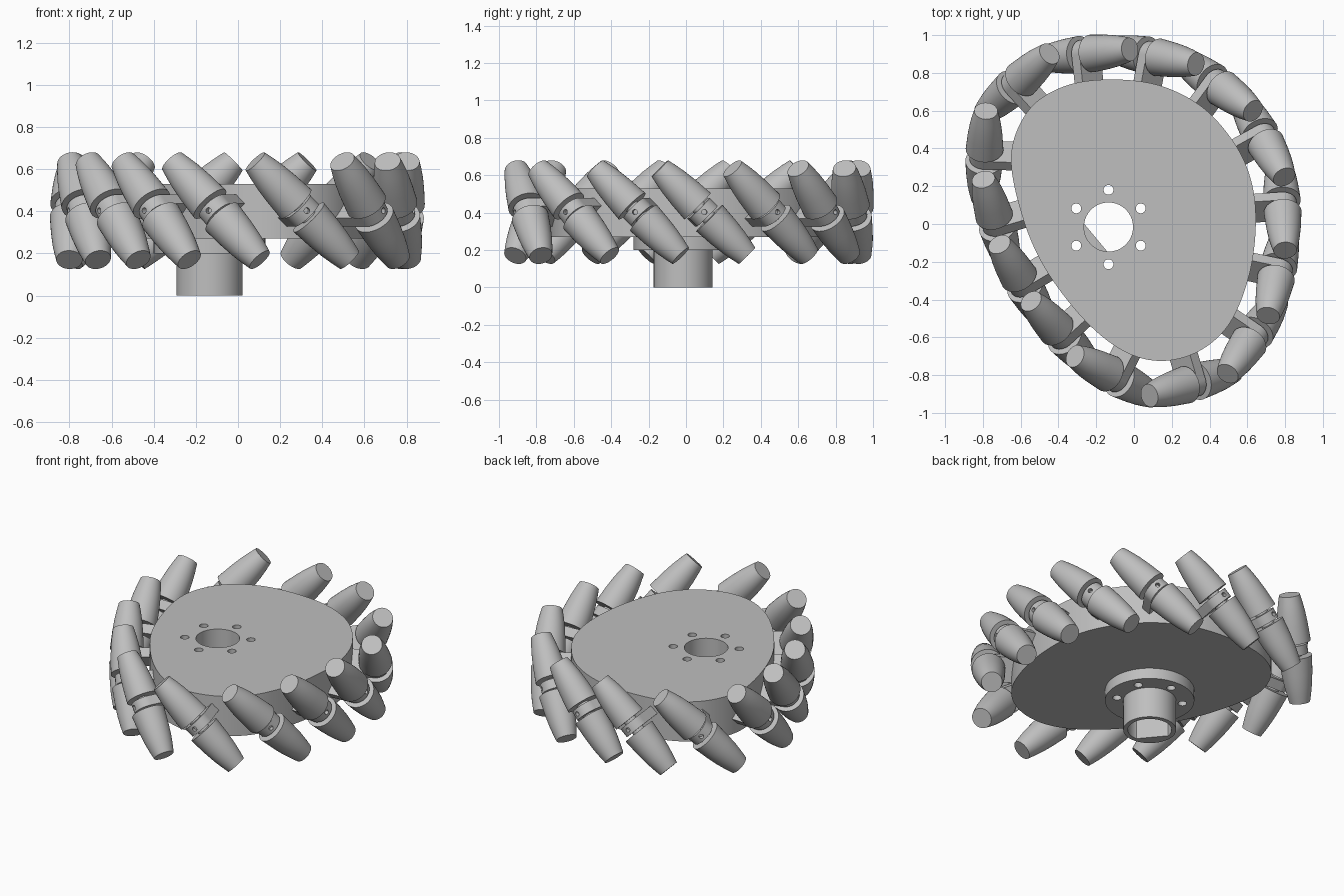
import bpy, bmesh
from math import sin, cos, pi, radians
from mathutils import Vector, Matrix

if "Cube" in bpy.data.objects:
    bpy.data.objects.remove(bpy.data.objects["Cube"])

metal = bpy.data.materials.new("light_grey_metal")
metal.use_nodes = True
GREY = (0.52, 0.52, 0.52, 1)
metal.diffuse_color = GREY
metal.node_tree.nodes["Principled BSDF"].inputs["Base Color"].default_value = GREY

HUB = Vector((-0.135, -0.016))
BORE = 0.13
ROLLERS = 14


def add_object(name, mesh, matrix=None):
    ob = bpy.data.objects.new(name, mesh)
    bpy.context.collection.objects.link(ob)
    if matrix:
        ob.matrix_world = matrix
    return ob


def finish(ob):
    """Give an object the metal colour and smooth shading with crisp edges."""
    ob.data.materials.clear()
    ob.data.materials.append(metal)
    bpy.ops.object.select_all(action='DESELECT')
    ob.select_set(True)
    bpy.context.view_layer.objects.active = ob
    bpy.ops.object.shade_smooth_by_angle(angle=radians(30))


def baked(ob):
    """Mesh of an object with its modifiers applied."""
    dg = bpy.context.evaluated_depsgraph_get()
    return bpy.data.meshes.new_from_object(ob.evaluated_get(dg))


def circle(center, r, n=64):
    return [center + r * Vector((cos(2 * pi * i / n), sin(2 * pi * i / n))) for i in range(n)]


def slab(name, loops, z0, z1):
    """Extruded flat outline; every loop after the first is a hole."""
    cu = bpy.data.curves.new(name, 'CURVE')
    cu.dimensions, cu.fill_mode = '2D', 'BOTH'
    cu.extrude = (z1 - z0) / 2
    for loop in loops:
        sp = cu.splines.new('POLY')
        sp.points.add(len(loop) - 1)
        for p, co in zip(sp.points, loop):
            p.co = (co.x, co.y, 0, 1)
        sp.use_cyclic_u = True
    temp = add_object("temp", cu)
    mesh = baked(temp)
    bpy.data.objects.remove(temp)
    bm = bmesh.new()
    bm.from_mesh(mesh)
    bmesh.ops.remove_doubles(bm, verts=bm.verts, dist=1e-5)
    bmesh.ops.recalc_face_normals(bm, faces=bm.faces)
    bmesh.ops.translate(bm, verts=bm.verts, vec=(0, 0, (z0 + z1) / 2))
    bm.to_mesh(mesh)
    bm.free()
    ob = add_object(name, mesh)
    finish(ob)
    return ob


# Egg-shaped outline, smoothed through a few points
KEYS = [Vector(p) for p in (
    (-.65, .37), (-.6, .07), (-.48, -.22), (-.27, -.5), (-.06, -.67), (.145, -.725),
    (.35, -.67), (.51, -.52), (.61, -.27), (.645, 0), (.62, .23), (.53, .43),
    (.36, .62), (.13, .735), (-.14, .765), (-.38, .725), (-.56, .6))]


def smooth_loop(keys, steps=10):
    out, n = [], len(keys)
    for i in range(n):
        a, b, c, d = (keys[(i + k) % n] for k in (-1, 0, 1, 2))
        for s in range(steps):
            t = s / steps
            out.append(b + (c - a) * t / 2 + (a - b * 2.5 + c * 2 - d / 2) * t ** 2
                       + (b * 1.5 - a / 2 - c * 1.5 + d / 2) * t ** 3)
    return out


outline = smooth_loop(KEYS)
bolt_holes = [circle(HUB + 0.197 * Vector((sin(k * pi / 3), cos(k * pi / 3))), 0.026, 24)
              for k in range(6)]

# Bore with one flat on its side
flat = Vector((-0.77, -0.64)).normalized()
d_bore = []
for p in circle(HUB, BORE, 96):
    over = max(0, (p - HUB).dot(flat) - 0.088)
    if over:
        p = p - flat * over
    d_bore.append(p)

# Wheel body, flange and hub
slab("wheel_plate", [outline, circle(HUB, BORE)] + bolt_holes, 0.27, 0.53)
slab("hub_flange", [circle(HUB, 0.265), d_bore] + bolt_holes, 0.20, 0.27)
slab("hub_sleeve", [circle(HUB, 0.157), d_bore], 0, 0.20)

# Roller: two barrel halves on a thin axle, turned about z
profile = [(0, .33), (.062, .33), (.073, .28), (.083, .225), (.092, .15), (.1, .045), (.04, .045)]
profile += [(r, -z) for r, z in reversed(profile)]
bm = bmesh.new()
verts = [bm.verts.new((r, 0, z)) for r, z in profile]
edges = [bm.edges.new(pair) for pair in zip(verts, verts[1:])]
bmesh.ops.spin(bm, geom=verts + edges, cent=(0, 0, 0), axis=(0, 0, 1), angle=2 * pi, steps=40)
bmesh.ops.remove_doubles(bm, verts=bm.verts, dist=1e-4)
bmesh.ops.recalc_face_normals(bm, faces=bm.faces)
roller_mesh = bpy.data.meshes.new("roller")
bm.to_mesh(roller_mesh)
bm.free()

# Bracket: round-ended plate with a pin hole in its outer end
W = 0.078
tab = [Vector((W * cos(a), W * sin(a))) for a in (pi * (i / 24 - 0.5) for i in range(25))]
tab += [Vector((-0.17, W)), Vector((-0.17, -W))]
bracket = slab("bracket", [tab], -0.03, 0.03)
bm = bmesh.new()
bmesh.ops.create_cone(bm, cap_ends=True, segments=20, radius1=0.014, radius2=0.014, depth=0.06,
                      matrix=Matrix.Translation((0.08, 0, 0)) @ Matrix.Rotation(pi / 2, 4, 'Y'))
cutter_mesh = bpy.data.meshes.new("pin_cutter")
bm.to_mesh(cutter_mesh)
bm.free()
cutter = add_object("pin_cutter", cutter_mesh)
mod = bracket.modifiers.new("pin_hole", 'BOOLEAN')
mod.operation, mod.object, mod.solver = 'DIFFERENCE', cutter, 'EXACT'
bpy.context.view_layer.update()
bracket_mesh = baked(bracket)
bpy.data.objects.remove(bracket)
bpy.data.objects.remove(cutter)


def along(loop, dist):
    """Point and direction at a distance along a closed loop."""
    for a, b in zip(loop, loop[1:] + loop[:1]):
        step = (b - a).length
        if dist <= step:
            return a.lerp(b, dist / step), (b - a).normalized()
        dist -= step
    return loop[0], (loop[1] - loop[0]).normalized()


# Rollers evenly spaced along the rim, each leaning 45 degrees
rim = sum((b - a).length for a, b in zip(outline, outline[1:] + outline[:1]))
for k in range(ROLLERS):
    p, d = along(outline, (rim * k / ROLLERS + 0.01) % rim)
    out = Vector((d.y, -d.x, 0))
    axis = Vector((-d.x, -d.y, 1)).normalized()
    m = Matrix((out, axis.cross(out), axis)).transposed().to_4x4()
    m.translation = Vector((p.x, p.y, 0.403)) + out * 0.142
    for name, mesh in (("roller", roller_mesh), ("roller_bracket", bracket_mesh)):
        ob = add_object(f"{name}_{k + 1}", mesh, m)
        if k == 0:
            finish(ob)
